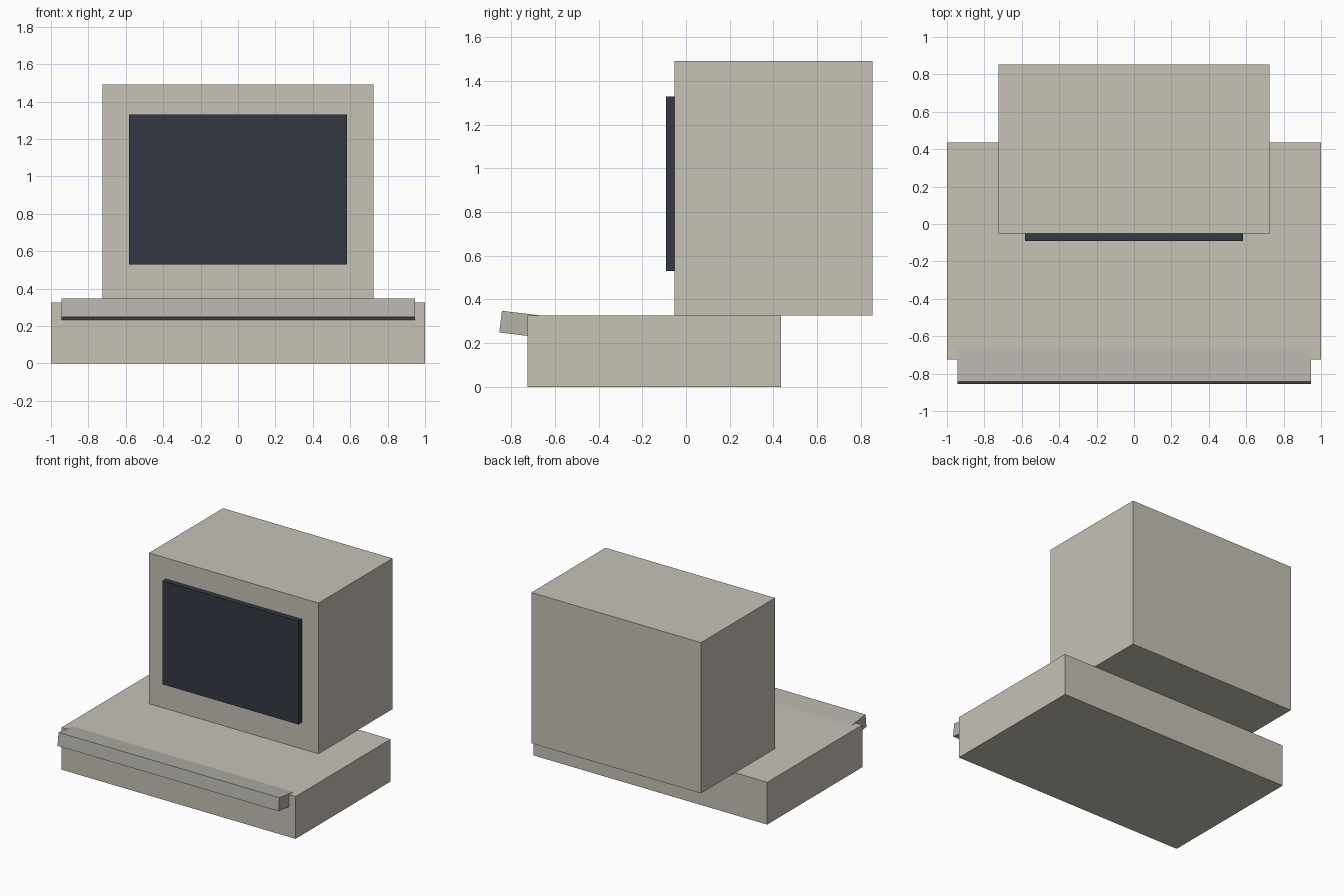
import bpy
import math
from mathutils import Matrix, Vector

if "Cube" in bpy.data.objects:
    bpy.data.objects.remove(bpy.data.objects["Cube"])


def material(name, color):
    mat = bpy.data.materials.new(name)
    mat.diffuse_color = (*color, 1.0)
    mat.use_nodes = True
    mat.node_tree.nodes["Principled BSDF"].inputs["Base Color"].default_value = mat.diffuse_color
    return mat


def box(name, low, high, mat):
    """Axis-aligned box between two corners."""
    low, high = Vector(low), Vector(high)
    bpy.ops.mesh.primitive_cube_add(size=1, location=(low + high) / 2)
    obj = bpy.context.object
    obj.name = name
    obj.scale = high - low
    bpy.ops.object.transform_apply(location=False, rotation=False, scale=True)
    obj.data.materials.append(mat)
    return obj


beige = material("beige_plastic", (0.57, 0.54, 0.47))
grey_beige = material("key_plastic", (0.47, 0.45, 0.41))
dark = material("dark_glass", (0.034, 0.042, 0.056))

# Flat computer case and the monitor standing on it, overhanging the back
box("computer_case", (-1, -0.725, 0), (1, 0.436, 0.327), beige)
box("monitor_body", (-0.725, -0.052, 0.327), (0.725, 0.853, 1.492), beige)

# Raised screen panel
box("screen", (-0.582, -0.092, 0.53), (0.582, -0.052, 1.33), dark)

# Keyboard slab, tilted about its upper front edge and sunk into the case
depth, height = 0.36, 0.1
keyboard = box("keyboard", (-0.945, 0, -height), (0.945, depth, 0), grey_beige)
tilt = Matrix.Rotation(math.radians(-6.9), 4, 'X')
keyboard.matrix_world = (Matrix.Translation((0, -0.843, 0.348)) @ tilt
                         @ Matrix.Translation((0, depth / 2, -height / 2)))
